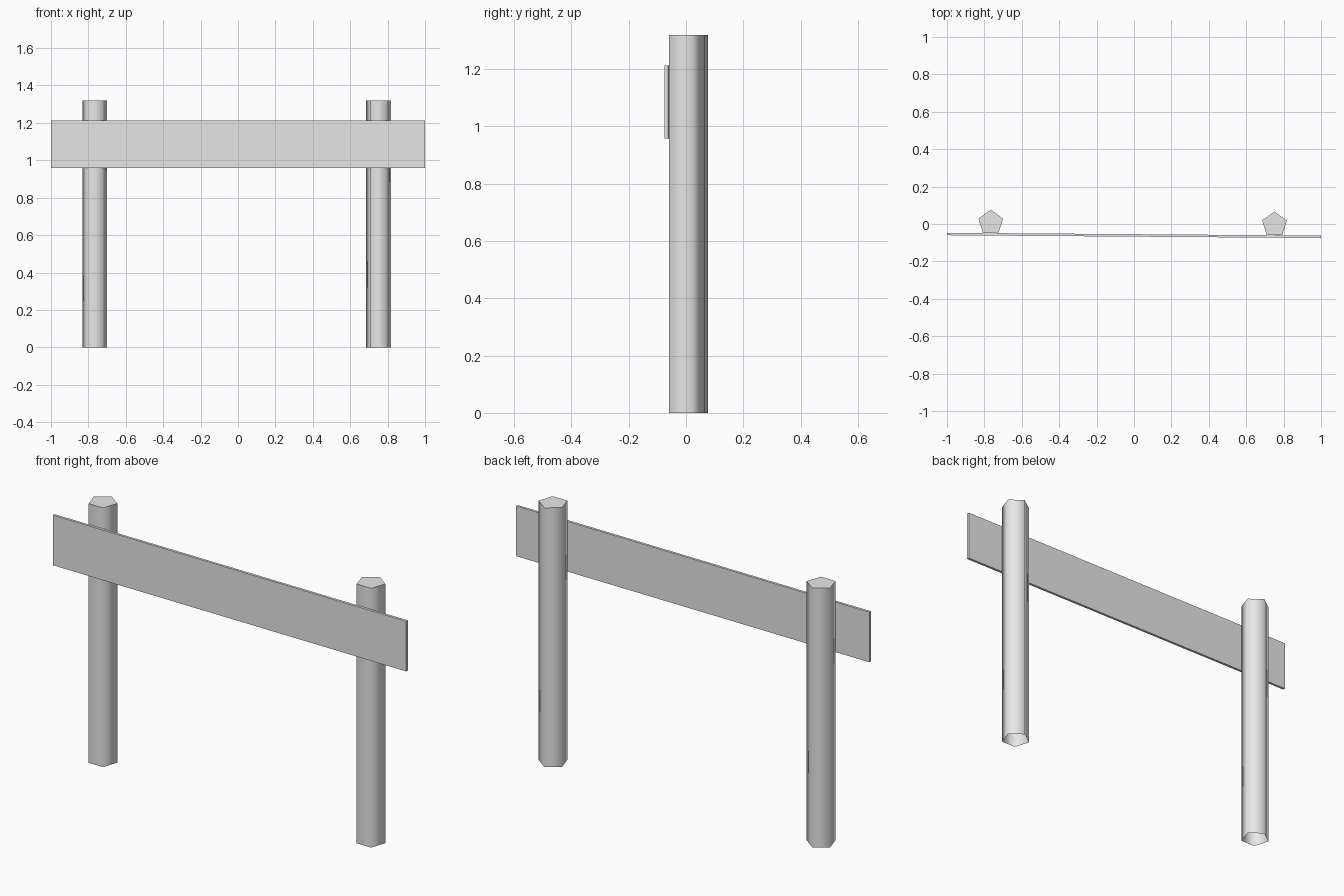
import bpy
import bmesh
from math import cos, sin, pi, radians

cube = bpy.data.objects.get("Cube")
if cube:
    bpy.data.objects.remove(cube, do_unlink=True)

grey = bpy.data.materials.new("plain_grey")
grey.use_nodes = True
colour = (0.8, 0.8, 0.8, 1)
grey.diffuse_color = colour
grey.node_tree.nodes["Principled BSDF"].inputs["Base Color"].default_value = colour

TILT = radians(-0.43)   # the whole frame is turned very slightly


def add_object(name, bm, location):
    mesh = bpy.data.meshes.new(name)
    bm.to_mesh(mesh)
    bm.free()
    mesh.materials.append(grey)
    obj = bpy.data.objects.new(name, mesh)
    obj.location = location
    obj.rotation_euler.z = TILT
    bpy.context.collection.objects.link(obj)
    return obj


def add_post(name, x, y, radius=0.0695, height=1.32, sides=5):
    """Five-sided post with rounded shading, a flat top and an open foot."""
    bm = bmesh.new()
    rings = []
    for z in (0, height):
        ring = []
        for i in range(sides):
            a = pi / 2 + 2 * pi * i / sides
            ring.append(bm.verts.new((radius * cos(a), radius * sin(a), z)))
        rings.append(ring)
    low, high = rings
    for i in range(sides):
        j = (i + 1) % sides
        face = bm.faces.new((low[i], low[j], high[j], high[i]))
        face.smooth = True
    top = bm.faces.new(high)
    for edge in top.edges:
        edge.smooth = False
    return add_object(name, bm, (x, y, 0))


# Two upright posts
add_post("right_post", -0.766, 0.007)
add_post("left_post", 0.751, -0.003)

# Thin plank across the front of the posts
bm = bmesh.new()
bmesh.ops.create_cube(bm, size=1)
bmesh.ops.scale(bm, vec=(2, 0.013, 0.255), verts=bm.verts)
add_object("plank", bm, (0, -0.061, 1.086))
